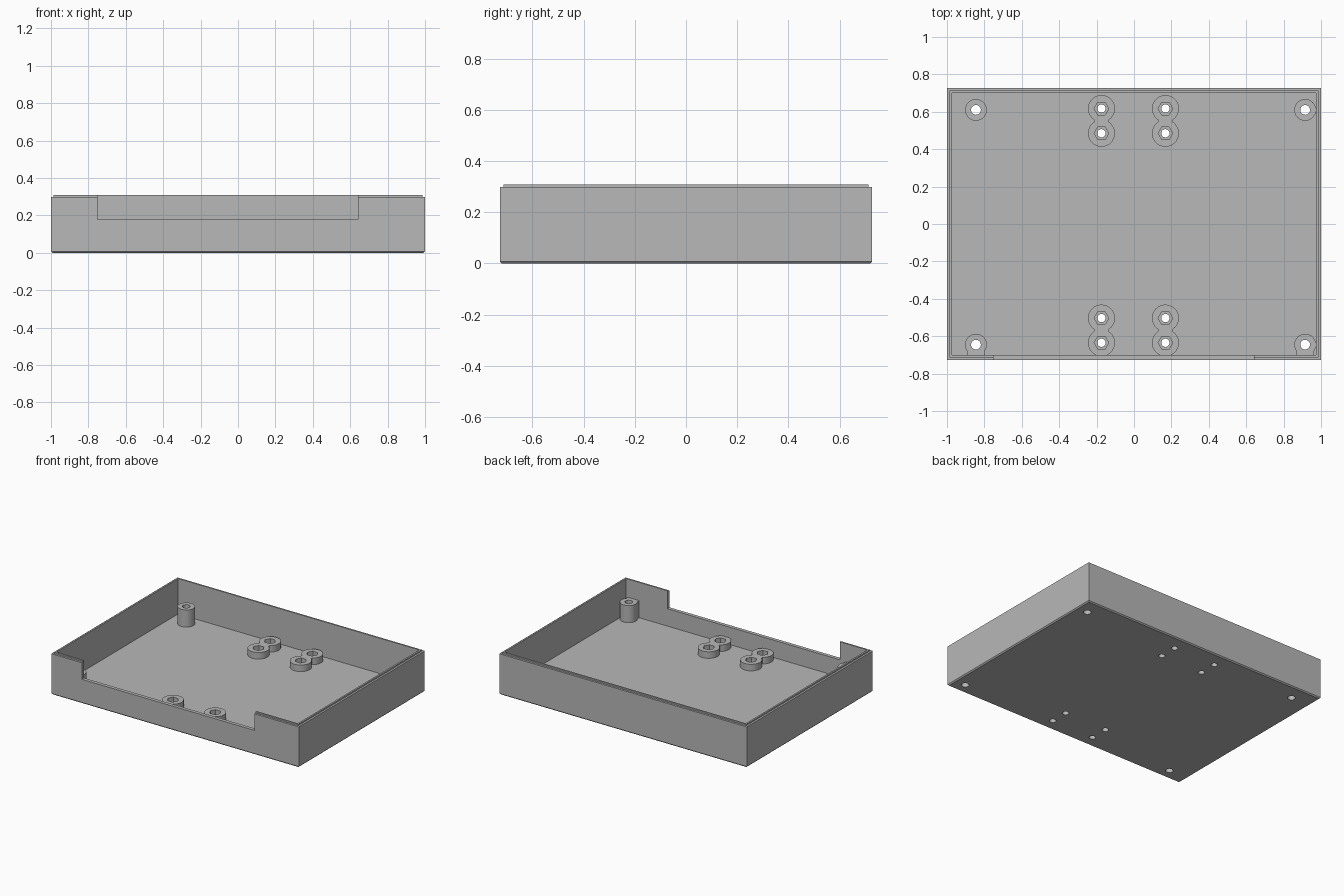
import bpy, bmesh, math
from mathutils import Matrix, Vector

default = bpy.data.objects.get("Cube")
if default:
    bpy.data.objects.remove(default, do_unlink=True)

grey = bpy.data.materials.new("plain grey")
grey.use_nodes = True
COLOUR = (0.48, 0.48, 0.48, 1)
grey.diffuse_color = COLOUR
grey.node_tree.nodes["Principled BSDF"].inputs["Base Color"].default_value = COLOUR

W, D = 1.0, 0.727              # half width and half depth
WALL, LIP = 0.026, 0.014       # wall thickness, step outside the lip
FLOOR, RIM, TOP = 0.05, 0.298, 0.308


def finish(name, bm):
    mesh = bpy.data.meshes.new(name)
    bm.to_mesh(mesh)
    bm.free()
    mesh.materials.append(grey)
    obj = bpy.data.objects.new(name, mesh)
    bpy.context.collection.objects.link(obj)
    return obj


def box(name, x0, x1, y0, y1, z0, z1, bevel=0):
    bm = bmesh.new()
    size = Matrix.Diagonal((x1 - x0, y1 - y0, z1 - z0, 1))
    mid = Vector((x0 + x1, y0 + y1, z0 + z1)) / 2
    bmesh.ops.create_cube(bm, size=1, matrix=Matrix.Translation(mid) @ size)
    if bevel:
        low = [e for e in bm.edges if all(v.co.z < z0 + 0.001 for v in e.verts)]
        bmesh.ops.bevel(bm, geom=low, offset=bevel, segments=1, affect='EDGES')
    return finish(name, bm)


def cylinder(name, x, y, r, z0, z1, sides=40):
    bm = bmesh.new()
    bmesh.ops.create_cone(bm, cap_ends=True, segments=sides, radius1=r, radius2=r,
                          depth=z1 - z0, matrix=Matrix.Translation((x, y, (z0 + z1) / 2))
                          @ Matrix.Rotation(math.pi / 2 if sides == 6 else 0, 4, 'Z'))
    # Put the hexagon points on the left and right
    if sides == 6:
        v = max(bm.verts, key=lambda p: p.co.x)
        if abs(v.co.y - y) > 0.001:
            bmesh.ops.rotate(bm, verts=bm.verts, cent=(x, y, 0),
                             matrix=Matrix.Rotation(math.pi / 6, 3, 'Z'))
    return finish(name, bm)


def combine(target, parts, operation):
    """Apply booleans to the target and remove the helper parts."""
    for part in parts:
        part.hide_render = True
        mod = target.modifiers.new("shape", 'BOOLEAN')
        mod.operation, mod.solver, mod.object = operation, 'EXACT', part
    graph = bpy.context.evaluated_depsgraph_get()
    mesh = bpy.data.meshes.new_from_object(target.evaluated_get(graph))
    target.modifiers.clear()
    target.data = mesh
    for part in parts:
        bpy.data.objects.remove(part, do_unlink=True)


# Tray body with a stepped lip
tray = box("tray", -W, W, -D, D, 0, RIM, bevel=0.008)
lip = box("lip", LIP - W, W - LIP, LIP - D, D - LIP, RIM - 0.05, TOP)
combine(tray, [lip], 'UNION')
hollow = box("hollow", WALL - W, W - WALL, WALL - D, D - WALL, FLOOR, 0.5)
notch = box("front_notch", -0.752, 0.642, -D - 0.1, WALL - D + 0.01, 0.177, 0.5)
combine(tray, [hollow, notch], 'DIFFERENCE')

# Positions of the standoffs
corners = [(x, y) for x in (-0.845, 0.915) for y in (-0.645, 0.61)]
pairs = [(x, y) for x in (-0.174, 0.168) for y in (-0.569, 0.551)]
nuts = [(x, y + s * 0.066) for x, y in pairs for s in (-1, 1)]

# Through holes in the tray floor
holes = [cylinder("hole", x, y, 0.026, -0.1, 0.3) for x, y in corners]
holes += [cylinder("hole", x, y, 0.022, -0.1, 0.3) for x, y in nuts]
combine(tray, holes, 'DIFFERENCE')

# Tall corner posts, those at the front joined to the wall
for x, y in corners:
    post = cylinder("corner_post", x, y, 0.058, FLOOR, 0.175)
    if y < 0:
        web = box("web", x - 0.045, x + 0.045, WALL - D, y - 0.03, FLOOR, 0.175)
        combine(post, [web], 'UNION')
    combine(post, [cylinder("bore", x, y, 0.026, 0, 0.3)], 'DIFFERENCE')

# Low double bosses with hexagonal nut pockets
for x, y in pairs:
    ends = [y - 0.066, y + 0.066]
    boss = cylinder("double_boss", x, ends[0], 0.072, FLOOR, 0.098)
    combine(boss, [cylinder("end", x, ends[1], 0.072, FLOOR, 0.098),
                   box("neck", x - 0.04, x + 0.04, y - 0.03, y + 0.03, FLOOR, 0.098)], 'UNION')
    combine(boss, [cylinder("pocket", x, e, 0.039, FLOOR - 0.01, 0.2, 6) for e in ends],
            'DIFFERENCE')

# Smooth the round walls, keep the edges crisp
for obj in bpy.context.collection.objects:
    if obj.name.startswith(("tray", "corner_post", "double_boss")):
        bpy.ops.object.select_all(action='DESELECT')
        obj.select_set(True)
        bpy.context.view_layer.objects.active = obj
        bpy.ops.object.shade_smooth_by_angle(angle=math.radians(30))
